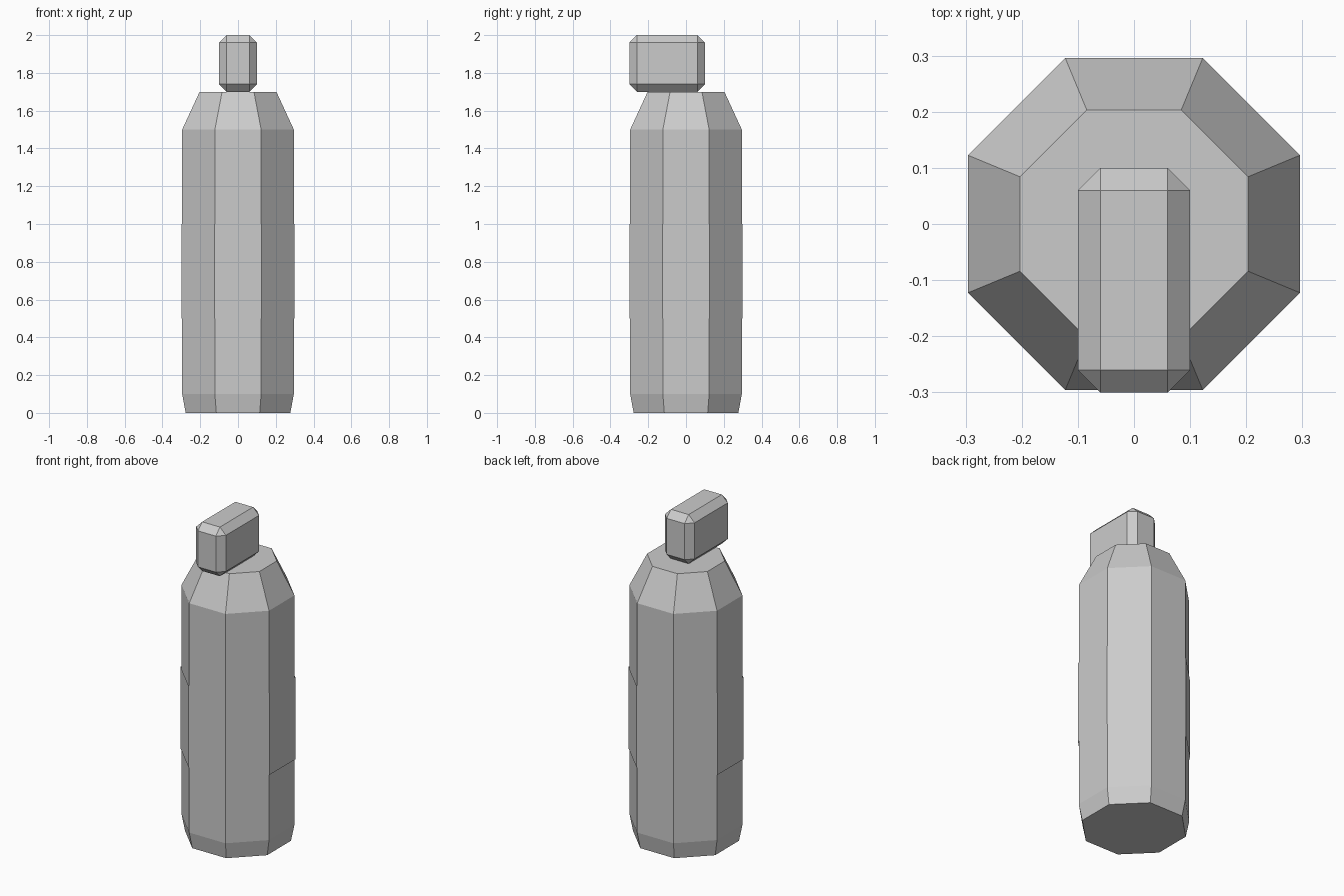
import bpy, bmesh
from math import pi, cos, sin

if "Cube" in bpy.data.objects:
    bpy.data.objects.remove(bpy.data.objects["Cube"])


def finish(name, bm):
    bmesh.ops.recalc_face_normals(bm, faces=bm.faces)
    me = bpy.data.meshes.new(name)
    bm.to_mesh(me)
    bm.free()
    ob = bpy.data.objects.new(name, me)
    bpy.context.collection.objects.link(ob)
    return ob


def octagon_loft(name, profile, capped=True):
    """Stack octagon rings given as (corner radius, height), flats facing the axes."""
    bm = bmesh.new()
    rings = [[bm.verts.new((r * cos(pi / 8 + i * pi / 4), r * sin(pi / 8 + i * pi / 4), z))
              for i in range(8)] for r, z in profile]
    for a, b in zip(rings, rings[1:]):
        for i in range(8):
            j = (i + 1) % 8
            bm.faces.new((a[i], a[j], b[j], b[i]))
    if capped:
        bm.faces.new(rings[0][::-1])
        bm.faces.new(rings[-1])
    return finish(name, bm)


# Bottle with tapered base and sloping shoulder
octagon_loft("bottle_body", [(0.30, 0), (0.32, 0.1), (0.32, 1.5), (0.22, 1.7)])

# Thin sleeve wrapped around the middle
octagon_loft("label_band", [(0.325, 0.5), (0.325, 1.0)], capped=False)

# Chamfered pump head overhanging the front
bm = bmesh.new()
bmesh.ops.create_cube(bm, size=1)
bmesh.ops.scale(bm, vec=(0.2, 0.4, 0.3), verts=bm.verts)
bmesh.ops.translate(bm, vec=(0, -0.1, 1.85), verts=bm.verts)
bmesh.ops.bevel(bm, geom=bm.edges[:], offset=0.04, segments=1, affect='EDGES')
finish("pump_head", bm)
